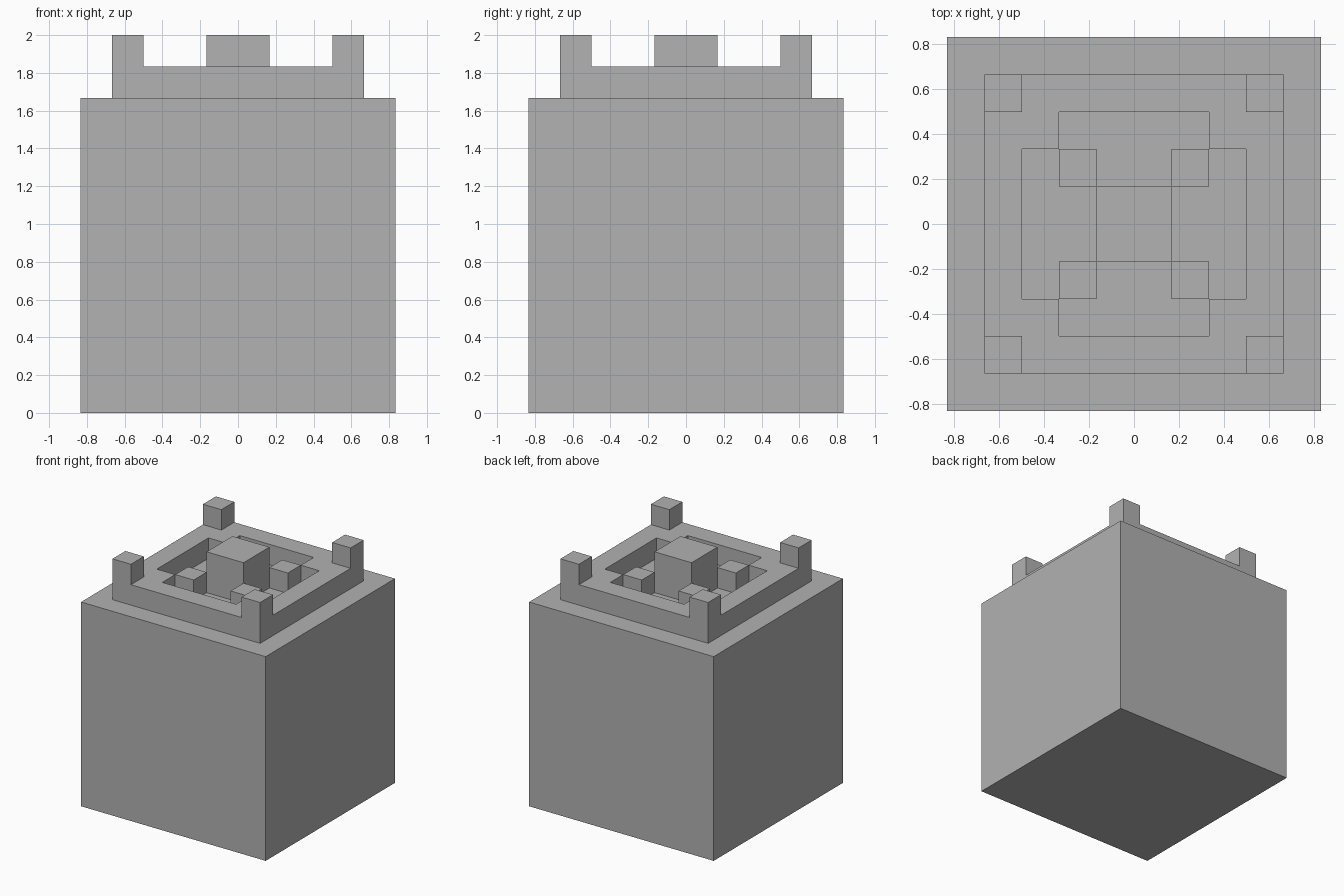
import bpy
import bmesh
from mathutils import Vector, Matrix

U = 1 / 6  # one block

cube = bpy.data.objects.get("Cube")
if cube:
    bpy.data.objects.remove(cube, do_unlink=True)

stone = bpy.data.materials.new("stone grey")
stone.use_nodes = True
GREY = (0.445, 0.445, 0.445, 1)
stone.diffuse_color = GREY
stone.node_tree.nodes["Principled BSDF"].inputs["Base Color"].default_value = GREY


def add_object(name, bm):
    """Scale a mesh built in blocks and put it in the scene."""
    bmesh.ops.recalc_face_normals(bm, faces=bm.faces)
    bmesh.ops.scale(bm, vec=(U, U, U), verts=bm.verts)
    mesh = bpy.data.meshes.new(name)
    bm.to_mesh(mesh)
    bm.free()
    mesh.materials.append(stone)
    obj = bpy.data.objects.new(name, mesh)
    bpy.context.collection.objects.link(obj)
    return obj


def add_box(name, x, y, bottom, width, height):
    """Square block standing at the given bottom height."""
    bm = bmesh.new()
    place = Matrix.Translation((x, y, bottom + height / 2))
    bmesh.ops.create_cube(bm, size=1, matrix=place @ Matrix.Diagonal((width, width, height, 1)))
    return add_object(name, bm)


def raise_faces(bm, faces):
    """Extrude faces up by one block."""
    result = bmesh.ops.extrude_face_region(bm, geom=faces)["geom"]
    verts = [g for g in result if isinstance(g, bmesh.types.BMVert)]
    bmesh.ops.translate(bm, verts=verts, vec=Vector((0, 0, 1)))


# Main body
add_box("body", 0, 0, 0, 10, 10)

# Raised rim with a cross-cornered opening and four corner posts
bm = bmesh.new()
bmesh.ops.create_grid(bm, x_segments=8, y_segments=8, size=4,
                      matrix=Matrix.Translation((0, 0, 10)))
opening = []
for f in bm.faces:
    low, high = sorted(abs(c) for c in f.calc_center_median()[:2])
    if low < 2 and high < 3:
        opening.append(f)
bmesh.ops.delete(bm, geom=opening, context='FACES')
raise_faces(bm, bm.faces[:])
posts = []
for f in bm.faces:
    c = f.calc_center_median()
    if c.z > 10.9 and min(abs(c.x), abs(c.y)) > 3:
        posts.append(f)
raise_faces(bm, posts)
bmesh.ops.dissolve_limit(bm, angle_limit=0.01, verts=bm.verts, edges=bm.edges)
add_object("rim", bm)

# Centre block and the four small blocks at its corners
add_box("centre_block", 0, 0, 10, 2, 2)
for side, x in (("left", 1.5), ("right", -1.5)):
    for end, y in (("front", -1.5), ("back", 1.5)):
        add_box(f"small_block_{end}_{side}", x, y, 10, 1, 1)
